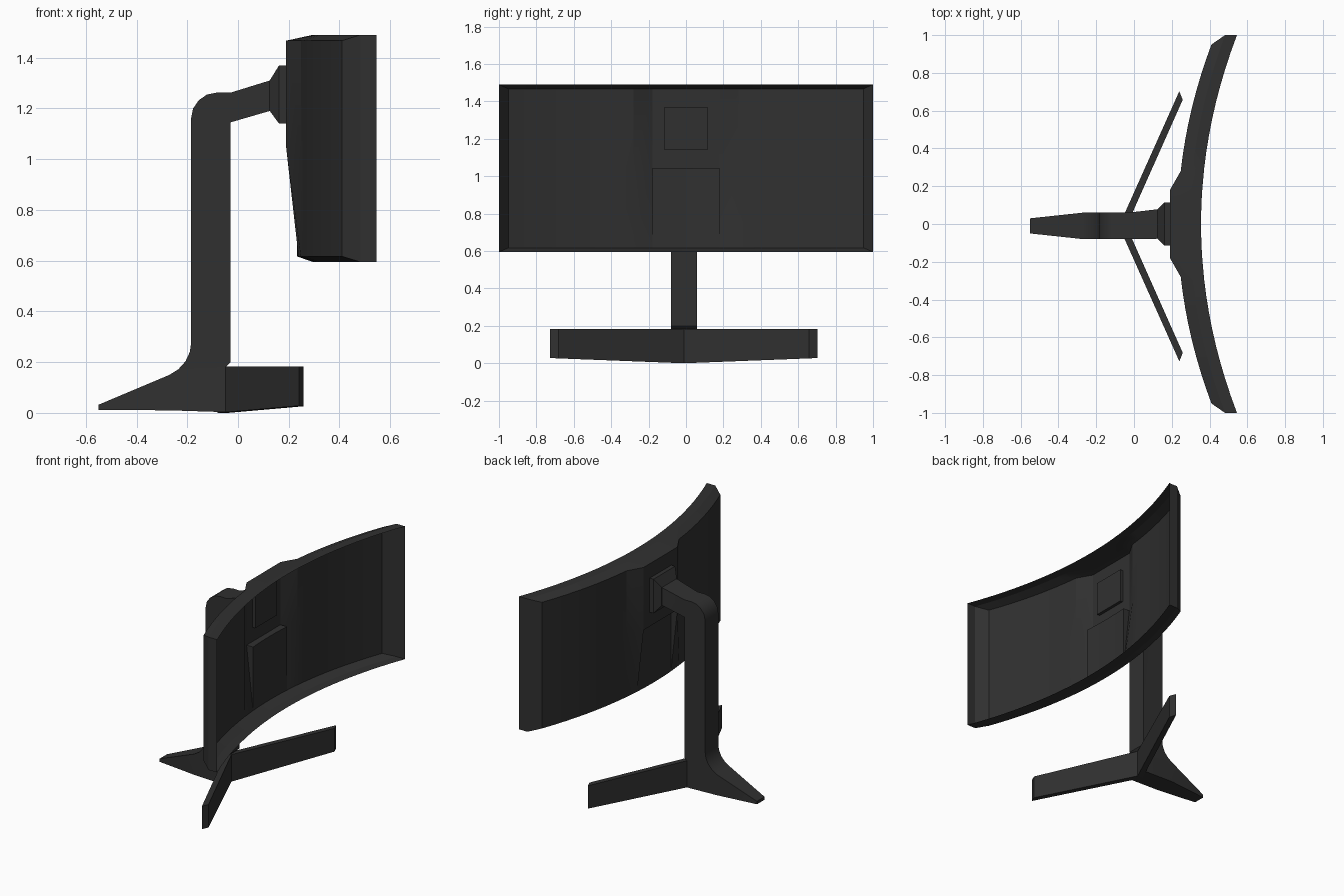
import bpy, bmesh

if "Cube" in bpy.data.objects:
    bpy.data.objects.remove(bpy.data.objects["Cube"])

black = bpy.data.materials.new("matte_black")
black.diffuse_color = (0.03, 0.03, 0.03, 1)
black.use_nodes = True
black.node_tree.nodes["Principled BSDF"].inputs["Base Color"].default_value = black.diffuse_color


def finish(name, bm, smooth=None):
    bmesh.ops.remove_doubles(bm, verts=bm.verts, dist=1e-4)
    bmesh.ops.recalc_face_normals(bm, faces=bm.faces)
    me = bpy.data.meshes.new(name)
    bm.to_mesh(me)
    bm.free()
    me.materials.append(black)
    ob = bpy.data.objects.new(name, me)
    bpy.context.collection.objects.link(ob)
    if smooth:
        bpy.ops.object.select_all(action='DESELECT')
        ob.select_set(True)
        bpy.context.view_layer.objects.active = ob
        bpy.ops.object.shade_smooth_by_angle(angle=smooth)
    return ob


def face(bm, *pts):
    return bm.faces.new([bm.verts.new(p) for p in pts])


def loft(bm, rings):
    """Closed solid through matching rings of points."""
    rows = [[bm.verts.new(p) for p in r] for r in rings]
    n = len(rows[0])
    for a, b in zip(rows, rows[1:]):
        for i in range(n):
            bm.faces.new((a[i], a[(i + 1) % n], b[(i + 1) % n], b[i]))
    bm.faces.new(rows[0])
    bm.faces.new(rows[-1])


# --- curved open display housing ---
Z0, Z1, ZB0, ZB1, ZR = 0.595, 1.49, 0.617, 1.467, 1.045
RAMP, FLAT = 0.28, 0.18


def front(y, z):
    return (0.355 + 0.19 * y * y, y, z)


def band(y, z):
    return (0.295 + 0.187 * y * y, y, z)


def floor(y, z):
    return (0.232 + 0.197 * y * y, y, z)


def back(y, z):
    # back sheet with the central bump, fading out toward the bottom
    b = floor(y, z)[0]
    t = max(0, min(1, (RAMP - abs(y)) / (RAMP - FLAT)))
    f = min(1, (z - ZB0) / (ZR - ZB0))
    return (b + t * f * (0.19 - b), y, z)


half = [0.06, 0.12, FLAT, RAMP] + [RAMP + (0.95 - RAMP) * i / 8 for i in range(1, 9)]
cols = [-y for y in reversed(half)] + [0] + half
bm = bmesh.new()
for a, b in zip(cols, cols[1:]):
    A, B = a / 0.95, b / 0.95
    # top and bottom edge bands and chamfers
    for z, zb in ((Z0, ZB0), (Z1, ZB1)):
        face(bm, front(A, z), front(B, z), band(B, z), band(A, z))
        face(bm, band(A, z), band(B, z), back(b, zb), back(a, zb))
    face(bm, back(a, ZR), back(b, ZR), back(b, ZB1), back(a, ZB1))
    # lower recess floor and its top wall, or plain back sheet
    inside = abs(a + b) / 2 < FLAT
    low = floor if inside else back
    face(bm, low(a, ZB0), low(b, ZB0), low(b, ZR), low(a, ZR))
    if inside:
        face(bm, floor(a, ZR), floor(b, ZR), back(b, ZR), back(a, ZR))
for s in (-1, 1):
    y = 0.95 * s
    face(bm, front(s, Z0), front(s, Z1), band(s, Z1), band(s, Z0))
    face(bm, band(s, Z0), band(s, Z1), back(y, ZB1), back(y, ZR), back(y, ZB0))
    r = s * FLAT
    face(bm, floor(r, ZB0), floor(r, ZR), back(r, ZR))
finish("display_housing", bm, 0.3)


# --- mounting plate ---
def rect(x, hy, z0, z1):
    return [(x, -hy, z0), (x, hy, z0), (x, hy, z1), (x, -hy, z1)]


bm = bmesh.new()
loft(bm, [rect(0.125, 0.08, 1.19, 1.31), rect(0.162, 0.115, 1.14, 1.37),
          rect(0.21, 0.115, 1.14, 1.37)])
finish("mount_plate", bm)

# --- stand: tail, post and neck in one side profile ---
profile = [(-0.55, 0.012), (-0.55, 0.032), (-0.27, 0.15),
           (-0.235, 0.172), (-0.207, 0.203), (-0.19, 0.24), (-0.185, 0.275),
           (-0.185, 1.16), (-0.177, 1.2), (-0.155, 1.232), (-0.122, 1.255),
           (-0.08, 1.263), (-0.03, 1.262), (0.125, 1.31), (0.125, 1.19),
           (-0.03, 1.145), (-0.03, 0.2), (-0.05, 0.18), (-0.05, 0.003),
           (-0.27, 0.01)]


def side(x, s):
    if x < -0.27:
        return -0.01 + s * 0.04
    return s * 0.078 if x > 0 else -0.01 + s * 0.07


bm = bmesh.new()
L, R = [[bm.verts.new((x, side(x, s), z)) for x, z in profile] for s in (-1, 1)]
n = len(profile)
for i in range(n):
    j = (i + 1) % n
    bm.faces.new((L[i], L[j], R[j], R[i]))
for V in (L, R):
    bm.faces.new([V[0], V[1], V[2], V[19]])
    bm.faces.new(V[2:13] + V[15:20])
    bm.faces.new(V[12:16])
finish("stand", bm, 0.5)

# --- two splayed feet ---
for name, s in (("foot_left", -1), ("foot_right", 1)):
    plan = [(-0.08, 0, 0), (0.24, 0.715, 0.028), (0.258, 0.67, 0.026), (-0.04, 0, 0)]
    bm = bmesh.new()
    loft(bm, [[(x, -0.012 + s * y, z) for x, y, z in plan],
              [(x, -0.012 + s * y, 0.182) for x, y, z in plan]])
    finish(name, bm)
